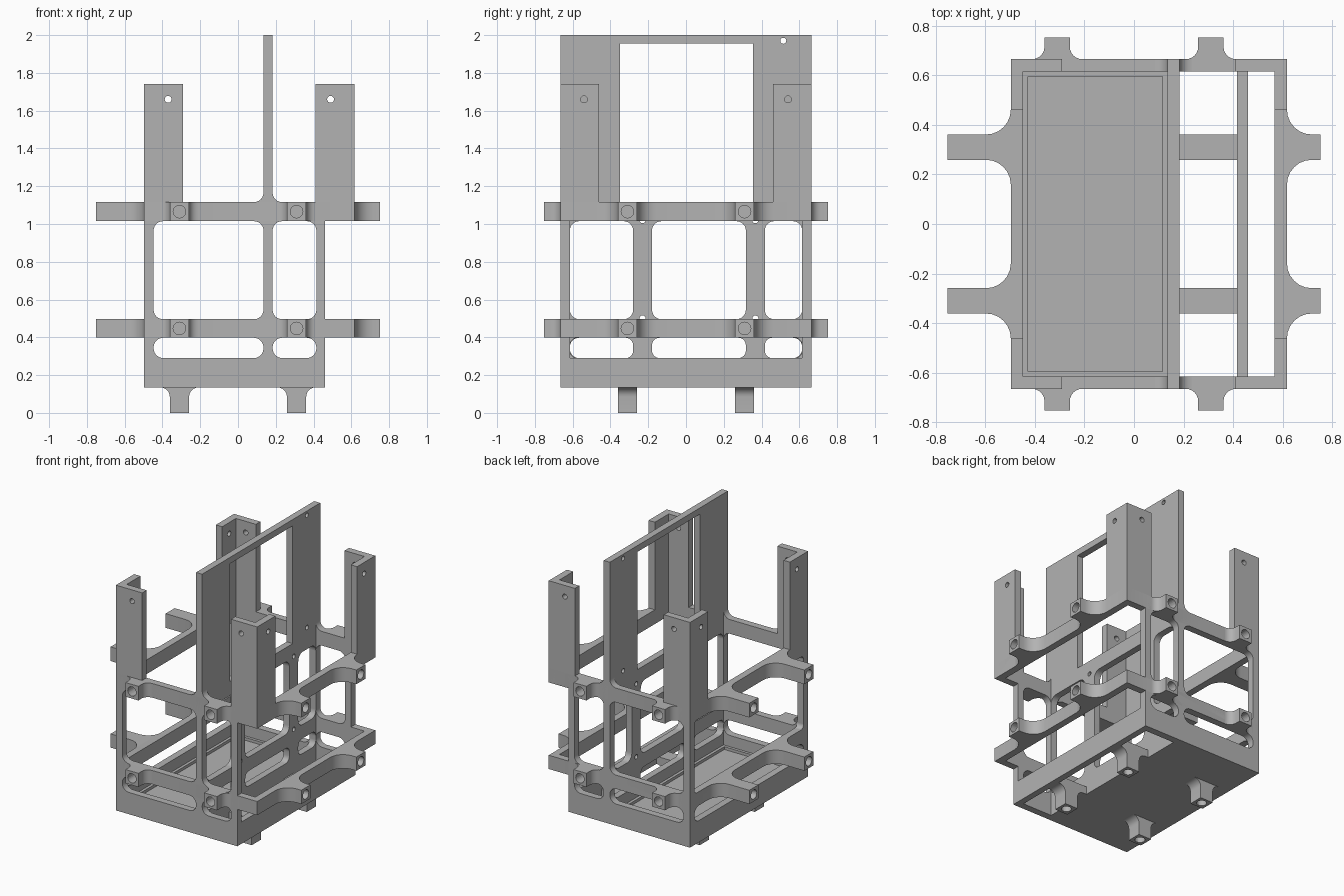
import bpy, bmesh, math
from mathutils import Vector, Matrix

if "Cube" in bpy.data.objects:
    bpy.data.objects.remove(bpy.data.objects["Cube"], do_unlink=True)

GREY = (0.45, 0.45, 0.45, 1)
mat = bpy.data.materials.new("light grey")
mat.use_nodes = True
mat.diffuse_color = GREY
mat.node_tree.nodes["Principled BSDF"].inputs["Base Color"].default_value = GREY

# Main dimensions
T = 0.05                                  # wall thickness
YW = 0.665                                # half depth of the walls
YI = YW - T
XL, XR, XO = -0.497, 0.46, 0.617          # left wall, base right, ring right
DIV = (0.135, 0.183)                      # divider wall
Z0, ZF, ZB = 0.135, 0.19, 0.29            # base bottom, floor top, base top
RINGS = [(0.398, 0.496), (1.015, 1.116)]  # heights of the two rings
ZP = 1.74                                 # post top
TAB, HW = 0.31, 0.051                     # tab position and half width
TIP = 0.752


# 2D loops
def rect(u0, u1, v0, v1, r=0.0):
    if not r:
        return [(u0, v0), (u1, v0), (u1, v1), (u0, v1)]
    pts = []
    corners = [(u1 - r, v0 + r), (u1 - r, v1 - r), (u0 + r, v1 - r), (u0 + r, v0 + r)]
    for q, (cu, cv) in enumerate(corners):
        for i in range(7):
            a = math.radians(90 * (q - 1) + 15 * i)
            pts.append((cu + r * math.cos(a), cv + r * math.sin(a)))
    return pts


def circle(u, v, r):
    return [(u + r * math.cos(i * math.tau / 24), v + r * math.sin(i * math.tau / 24))
            for i in range(24)]


def flare(c, hw, h, r):
    """Tab of height h whose root widens with concave fillets."""
    arc = [(r * math.sin(math.radians(15 * i)), r - r * math.cos(math.radians(15 * i)))
           for i in range(7)]
    left = [(c - hw - r + s, t) for s, t in arc]
    right = [(c + hw + r - s, t) for s, t in reversed(arc)]
    return left + [(c - hw, h), (c + hw, h)] + right


# Solid helpers
def finish(name, mesh):
    mesh.materials.clear()
    mesh.materials.append(mat)
    ob = bpy.data.objects.new(name, mesh)
    bpy.context.collection.objects.link(ob)
    bpy.ops.object.select_all(action='DESELECT')
    ob.select_set(True)
    bpy.context.view_layer.objects.active = ob
    bpy.ops.object.shade_smooth_by_angle(angle=math.radians(30))
    return ob


def plate(name, plane, w0, w1, loops, drills=()):
    """Extrude an outline with holes between w0 and w1, then drill it."""
    cu = bpy.data.curves.new(name, 'CURVE')
    cu.dimensions = '2D'
    cu.fill_mode = 'BOTH'
    cu.extrude = (w1 - w0) / 2
    for loop in loops:
        sp = cu.splines.new('POLY')
        sp.points.add(len(loop) - 1)
        for p, (u, v) in zip(sp.points, loop):
            p.co = (u, v, 0, 1)
        sp.use_cyclic_u = True
    tmp = bpy.data.objects.new(name + "_outline", cu)
    bpy.context.collection.objects.link(tmp)
    mesh = bpy.data.meshes.new_from_object(
        tmp.evaluated_get(bpy.context.evaluated_depsgraph_get()))
    bpy.data.objects.remove(tmp, do_unlink=True)
    bm = bmesh.new()
    bm.from_mesh(mesh)
    mid = (w0 + w1) / 2
    for v in bm.verts:
        a, b, c = v.co
        c += mid
        v.co = {'XY': (a, b, c), 'XZ': (a, c, b), 'YZ': (c, a, b)}[plane]
    bmesh.ops.remove_doubles(bm, verts=bm.verts, dist=1e-5)
    bmesh.ops.recalc_face_normals(bm, faces=bm.faces)
    bm.to_mesh(mesh)
    bm.free()
    mesh.name = name
    ob = finish(name, mesh)
    return drill(ob, drills) if drills else ob


def drill(ob, drills, r=0.033, depth=0.08):
    """Cut blind round holes, each given by its mouth and outward direction."""
    bm = bmesh.new()
    for pos, out in drills:
        rot = Vector(out).to_track_quat('Z', 'Y').to_matrix().to_4x4()
        bmesh.ops.create_cone(bm, cap_ends=True, segments=24, radius1=r, radius2=r,
                              depth=2 * depth, matrix=Matrix.Translation(pos) @ rot)
    me = bpy.data.meshes.new("drill")
    bm.to_mesh(me)
    bm.free()
    cutter = bpy.data.objects.new("drill", me)
    cutter.hide_render = True
    bpy.context.collection.objects.link(cutter)
    mod = ob.modifiers.new("holes", 'BOOLEAN')
    mod.operation, mod.solver, mod.object = 'DIFFERENCE', 'EXACT', cutter
    mesh = bpy.data.meshes.new_from_object(
        ob.evaluated_get(bpy.context.evaluated_depsgraph_get()))
    name = ob.name
    bpy.data.objects.remove(ob, do_unlink=True)
    bpy.data.objects.remove(cutter, do_unlink=True)
    return finish(name, mesh)


# Rings with mounting tabs on all four sides
outline = []
sides = [((0, -YW), (1, 0), TIP - YW, 0.05, XL, XO), ((XO, 0), (0, 1), TIP - XO, 0.1, -YW, YW),
         ((0, YW), (-1, 0), TIP - YW, 0.05, -XO, -XL), ((XL, 0), (0, -1), TIP + XL, 0.1, -YW, YW)]
for (ox, oy), (tx, ty), h, r, start, end in sides:
    run = [(start, 0)] + flare(-TAB, HW, h, r) + flare(TAB, HW, h, r)
    outline += [(ox + tx * s + ty * n, oy + ty * s - tx * n) for s, n in run]
for label, (z0, z1) in zip(("lower", "upper"), RINGS):
    zc = (z0 + z1) / 2
    holes = []
    for t in (-TAB, TAB):
        for s in (-1, 1):
            holes.append(((t, s * TIP, zc), (0, s, 0)))
            holes.append(((s * TIP, t, zc), (s, 0, 0)))
    plate(label + "_ring", 'XY', z0, z1, [outline, rect(XL + T, XO - T, -YI, YI)], holes)

# Front and back walls with windows
(la, lb), (ua, ub) = RINGS
bays = [(XL + T, DIV[0]), (DIV[1], XR - 0.045)]
for label, y0 in (("front", -YW), ("back", YI)):
    loops = [rect(XL, XR, Z0, ub)]
    for a, b in bays:
        loops += [rect(a, b, ZB, la, 0.052), rect(a, b, lb, ua, 0.05)]
    plate(label + "_wall", 'XZ', y0, y0 + T, loops)
    # fillet where the divider meets the upper ring
    foot = [(u, v + ub) for u, v in flare(sum(DIV) / 2, 0.024, 0.06, 0.05)]
    plate(label + "_divider_fillet", 'XZ', y0, y0 + T, [foot])

# Side walls
plate("right_wall", 'YZ', XL, XL + T,
      [rect(-YW, YW, Z0, ub), rect(-YI, YI, ZB, la, 0.05), rect(-YI, YI, lb, ua, 0.03)])
plate("left_base_wall", 'YZ', XR - 0.045, XR, [rect(-YW, YW, Z0, ZB)])

# Tall divider with windows and screw holes
loops = [rect(-YW, YW, Z0, 2.0), rect(-0.35, 0.355, ub, 1.955)]
for a, b in ((-YI, -0.28), (-0.18, 0.317), (0.417, YI)):
    loops += [rect(a, b, ZB, la, 0.04), rect(a, b, lb, ua, 0.05)]
for y, z in ((0.515, 1.97), (0.515, 1.17), (0.367, 1.02), (0.367, 0.5), (-0.23, 1.02), (-0.23, 0.5)):
    loops.append(circle(y, z, 0.016))
plate("divider", 'YZ', DIV[0], DIV[1], loops)

# Angled corner posts
for sx, xa, xb, xh in (("right", XL, -0.29, -0.37), ("left", 0.41, XO, 0.49)):
    wall = XL if sx == "right" else XO - T
    for sy, s in (("front", -1), ("back", 1)):
        y0, y1 = sorted((s * YI, s * YW))
        plate(f"{sy}_{sx}_post_face", 'XZ', y0, y1,
              [rect(xa, xb, ua, ZP), circle(xh, 1.66, 0.018)])
        y0, y1 = sorted((s * 0.46, s * YW))
        plate(f"{sy}_{sx}_post_side", 'YZ', wall, wall + T,
              [rect(y0, y1, ua, ZP), circle(s * 0.54, 1.66, 0.018)])

# Tray floor, its raised rim, and the bars across the open bay
plate("floor", 'XY', Z0, ZF, [rect(XL, DIV[1], -YW, YW)])
plate("floor_rim", 'XY', ZF, ZF + 0.02,
      [rect(XL + T, DIV[0], -YI, YI), rect(XL + T + 0.02, DIV[0] - 0.02, -YI + 0.02, YI - 0.02)])
for label, y in (("front", -TAB), ("back", TAB)):
    plate(label + "_cross_bar", 'XY', Z0, ZF, [rect(DIV[0], XR - T / 2, y - HW, y + HW)])
    # Feet with flared tops and holes underneath
    for side, x in (("right", -TAB), ("left", TAB)):
        shape = [(u, Z0 - v) for u, v in flare(x, HW, Z0, 0.05)]
        plate(f"{label}_{side}_foot", 'XZ', y - HW, y + HW, [shape], [((x, y, 0), (0, 0, -1))])
